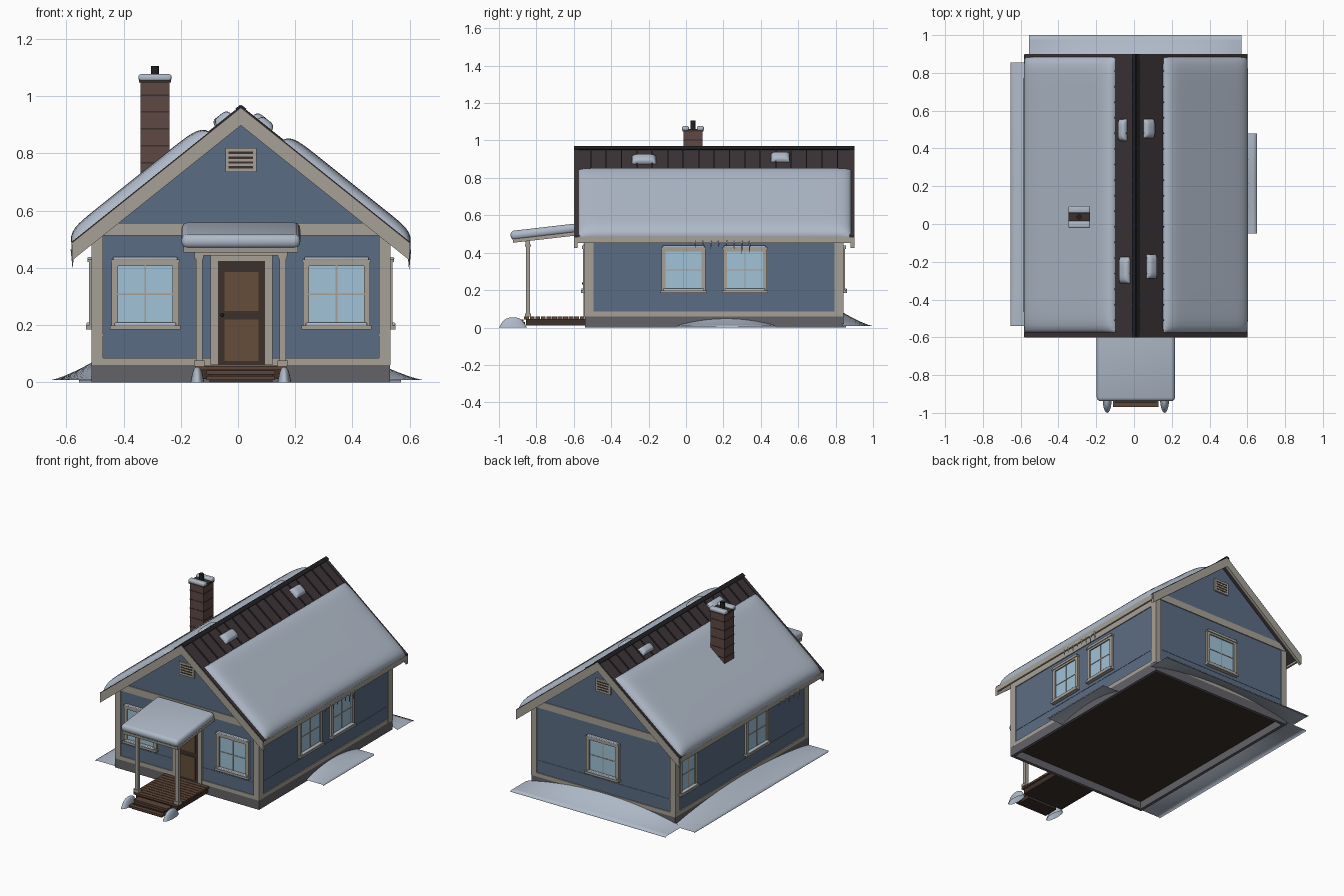
import bpy, bmesh, math, random
from mathutils import Matrix, Vector

if "Cube" in bpy.data.objects:
    bpy.data.objects.remove(bpy.data.objects["Cube"])

random.seed(4)
CX, CY, ZR, SL = 0.01, 0.15, 0.96, 0.8      # house centre, ridge height, roof slope
HX, HY = 0.515, 0.685                       # wall half sizes
A, I, Q = math.atan(SL), Matrix.Identity(4), math.pi / 2

def mat(name, r, g, b):
    m = bpy.data.materials.new(name)
    m.diffuse_color = (r, g, b, 1)
    m.use_nodes = True
    m.node_tree.nodes["Principled BSDF"].inputs["Base Color"].default_value = m.diffuse_color
    return m

SNOW = mat("snow", 0.43, 0.49, 0.58)
WALL = mat("blue_siding", 0.105, 0.152, 0.23)
TRIM = mat("beige_trim", 0.38, 0.355, 0.31)
GLASS = mat("glass", 0.35, 0.54, 0.68)
ROOF = mat("dark_metal", 0.045, 0.034, 0.038)
STONE = mat("foundation_grey", 0.125, 0.125, 0.14)
WOOD = mat("deck_wood", 0.11, 0.06, 0.038)
DOOR = mat("door_brown", 0.13, 0.075, 0.043)
DARK = mat("dark_brown", 0.045, 0.03, 0.024)
BRICK = mat("brick", 0.11, 0.065, 0.057)
BLACK = mat("black", 0.015, 0.015, 0.018)
ICE = mat("ice", 0.4, 0.5, 0.6)

def finish(name, bm, m, M=I, bevel=0.0, smooth=False):
    bmesh.ops.recalc_face_normals(bm, faces=bm.faces)
    me = bpy.data.meshes.new(name)
    for f in bm.faces:
        f.smooth = smooth
    bm.to_mesh(me)
    bm.free()
    me.materials.append(m)
    o = bpy.data.objects.new(name, me)
    bpy.context.collection.objects.link(o)
    o.matrix_world = M
    if bevel:
        b = o.modifiers.new("bevel", 'BEVEL')
        b.width, b.segments = bevel, 4

def box(name, c, s, m, M=I, bevel=0.0):
    bm = bmesh.new()
    bmesh.ops.create_cube(bm, size=1, matrix=Matrix.Diagonal((*s, 1)))
    finish(name, bm, m, M @ Matrix.Translation(c), bevel, bevel > 0)

def span(name, x, y, z, m):
    box(name, [(a + b) / 2 for a, b in (x, y, z)], [b - a for a, b in (x, y, z)], m)

def prism(name, pts, y0, y1, m):
    """Extrude an xz profile along y."""
    bm = bmesh.new()
    f = bm.faces.new([bm.verts.new((CX + x, y0, z)) for x, z in pts])
    r = bmesh.ops.extrude_face_region(bm, geom=[f])
    vs = [v for v in r['geom'] if isinstance(v, bmesh.types.BMVert)]
    bmesh.ops.translate(bm, verts=vs, vec=(0, y1 - y0, 0))
    finish(name, bm, m)

def chevron(name, top, bottom, half, y0, y1, m):
    e = ZR - SL * half
    prism(name, [(-half, e + top), (0, ZR + top), (half, e + top),
                 (half, e + bottom), (0, ZR + bottom), (-half, e + bottom)], y0, y1, m)

def cone(name, loc, r1, r2, h, m, n=16):
    bm = bmesh.new()
    bmesh.ops.create_cone(bm, cap_ends=True, segments=n, radius1=r1, radius2=r2, depth=h)
    finish(name, bm, m, Matrix.Translation(loc))

def slope(side, d, y):
    """Frame on a roof slope, d down from the ridge, local z along the normal."""
    return Matrix.Translation((CX + side * d * math.cos(A), y, ZR - d * math.sin(A))) \
        @ Matrix.Rotation(side * A, 4, 'Y')

def snow_sheet(name, M, lx, ly, t, px=8, py=14, droop=0.0, n=28):
    """Domed blanket of snow with rounded edges; droop bends its edge (sign = x side) down."""
    bm = bmesh.new()
    bmesh.ops.create_grid(bm, x_segments=n, y_segments=n, size=1)
    for v in bm.verts:
        u, w = math.sin(v.co.x * Q), math.sin(v.co.y * Q)
        h = t * math.sqrt(max(0, (1 - abs(u) ** px) * (1 - abs(w) ** py)))
        h -= abs(droop) * max(0, u * math.copysign(1, droop)) ** 12
        v.co = (u * lx / 2, w * ly / 2, h - .002)
    finish(name, bm, SNOW, M, 0, True)

# hollow foundation, floor, walls and wall trim
span("floor_underside", (CX - .51, CX + .51), (-.53, .83), (.05, .06), DARK)
we = ZR - SL * HX - .03
prism("walls", [(-HX, .06), (HX, .06), (HX, we), (0, ZR - .03), (-HX, we)], CY - HY, CY + HY, WALL)
for s in (-1, 1):
    y = CY + s * (HY + .002)
    box("foundation_end", (CX, CY + s * .681, .03), (1.042, .02, .06), STONE)
    box("foundation_side", (CX + s * .511, CY, .03), (.02, 1.342, .06), STONE)
    box("water_table", (CX, y, .072), (1.04, .008, .025), TRIM)
    box("gable_band", (CX, y, .535), (1.04, .008, .045), TRIM)
    box("siding_lip", (CX, CY + s * HY, .165), (1.02, .004, .004), WALL)
    x = CX + s * (HX + .002)
    box("side_water_table", (x, CY, .072), (.008, 1.38, .025), TRIM)
    box("side_frieze", (x, CY, .49), (.008, 1.38, .04), TRIM)
    box("side_siding_lip", (CX + s * HX, CY, .165), (.004, 1.36, .004), WALL)
    for t in (-1, 1):
        box("corner_board_x", (CX + s * .502, CY + t * .688, .285), (.04, .008, .45), TRIM)
        box("corner_board_y", (CX + s * .518, CY + t * .668, .285), (.008, .047, .45), TRIM)

# gable vents
for s, ang in ((-1, 0), (1, math.pi)):
    M = Matrix.Translation((CX, CY + s * HY, .777)) @ Matrix.Rotation(ang, 4, 'Z')
    box("vent_frame", (0, -.004, 0), (.108, .012, .083), TRIM, M)
    for i in range(4):
        box("vent_slot", (0, -.010, -.025 + i * .0167), (.085, .003, .008), DARK, M)

def window(x, y, ang, w=.235):
    M = Matrix.Translation((x, y, .308)) @ Matrix.Rotation(ang, 4, 'Z')
    box("window_glass", (0, -.003, 0), (w - .03, .008, .21), GLASS, M)
    for s in (-1, 1):
        box("window_jamb", (s * (w / 2 - .011), -.006, 0), (.022, .018, .23), TRIM, M)
        box("window_rail", (0, -.006, s * .109), (w, .018, .02), TRIM, M)
    box("window_muntin", (0, -.007, 0), (.006, .006, .2), TRIM, M)
    box("window_crossbar", (0, -.007, 0), (w - .04, .006, .006), TRIM, M)
    box("window_sill", (0, -.011, -.116), (w + .01, .03, .014), TRIM, M)
    box("window_head", (0, -.009, .117), (w + .005, .022, .01), TRIM, M)
    box("head_snow", (0, -.011, .125), (w - .01, .02, .011), SNOW, M, .005)
    box("sill_snow", (0, -.015, -.105), (w - .02, .02, .012), SNOW, M, .005)

for x, y, ang, w in ((CX - .334, CY - HY, 0, .235), (CX + .334, CY - HY, 0, .235),
                     (CX, CY + HY, math.pi, .235), (CX + HX, -.013, Q, .235),
                     (CX + HX, .315, Q, .235), (CX - HX, 0, -Q, .235), (CX - HX, .71, -Q, .18)):
    window(x, y, ang, w)

# roof with rake boards, fascia, seams and ridge cap
chevron("roof", 0, -.03, .588, -.592, .892, ROOF)
for y0, y1, b0, b1 in ((-.597, -.575, -.60, -.58), (.875, .897, .88, .90)):
    chevron("rake_edge", .004, -.006, .592, y0, y1, ROOF)
    chevron("rake_board", -.002, -.062, .59, b0, b1, TRIM)
for s in (-1, 1):
    box("fascia", (CX + s * .586, CY, .47), (.012, 1.48, .034), TRIM)
    for i in range(1, 18):
        box("roof_seam", (0, 0, .002), (.7, .007, .008), ROOF, slope(s, .37, -.592 + i * 1.484 / 18))
    box("ridge_cap", (0, 0, .005), (.022, 1.5, .008), BLACK, slope(s, .007, CY))

# roof snow sheets and leftover patches
snow_sheet("roof_snow_left", slope(-1, .45, .154), .622, 1.462, .042, 10, 24, -.012)
snow_sheet("roof_snow_right", slope(1, .473, .154), .576, 1.462, .038, 10, 24, .012)
for s, d, ld, y, ly in ((-1, .086, .052, .4975, .115), (1, .085, .07, .505, .1),
                        (-1, .073, .068, -.245, .14), (1, .103, .065, -.225, .13)):
    snow_sheet("snow_patch", slope(s, d, y), ld, ly, .028, 4, 5, 0, 12)

# icicles under the eaves
for s, lo, hi, k in ((1, .05, .34, 8), (-1, -.34, -.14, 5)):
    for i in range(k):
        h = random.uniform(.03, .075)
        cone("icicle", (CX + s * .588, lo + (hi - lo) * i / (k - 1), .465 - h / 2), .0005, .007, h, ICE, 8)

# chimney
KX, KY = -.29, .037
box("chimney", (KX, KY, .83), (.1, .1, .44), BRICK)
for z in (.71, .768, .827, .887, .945, 1.003):
    box("chimney_course", (KX, KY, z), (.103, .103, .005), DARK)
box("chimney_cap", (KX, KY, 1.055), (.112, .112, .014), DARK)
for s in (-1, 1):
    box("chimney_snow", (KX, KY + s * .04, 1.065), (.116, .038, .024), SNOW, I, .009)
cone("flue", (KX, KY, 1.08), .014, .014, .052, BLACK)

# door
Y = CY - HY
span("door_frame", (-.07, .094), (Y - .008, Y + .01), (.06, .425), DARK)
span("door_upper_panel", (-.048, .072), (Y - .012, Y), (.25, .385), DOOR)
span("door_lower_panel", (-.048, .072), (Y - .012, Y), (.075, .22), DOOR)
box("door_knob", (-.055, Y - .016, .235), (.012, .012, .012), BLACK, I, .005)
for x in (-.083, .107):
    span("door_casing", (x - .013, x + .013), (Y - .012, Y), (.06, .445), TRIM)
span("door_casing_top", (-.096, .12), (Y - .012, Y), (.425, .45), TRIM)

# porch: deck planks, steps, posts and sloping roof
span("deck_frame", (-.14, .16), (-.855, -.535), (.012, .046), DARK)
for i in range(11):
    y = -.865 + i * .0297
    span("deck_plank", (-.15, .17), (y, y + .026), (.044, .058), WOOD)
span("step_riser", (-.1, .12), (-.945, -.86), (0, .03), DARK)
for y, z in ((-.918, .042), (-.97, .022)):
    span("step_tread", (-.11, .13), (y, y + .049), (z - .014, z), WOOD)
span("lower_riser", (-.1, .12), (-.96, -.93), (0, .012), DARK)
for s in (-1, 1):
    x = CX + s * .146
    box("porch_post", (x, -.845, .255), (.023, .023, .39), TRIM)
    box("post_base", (x, -.845, .067), (.037, .034, .018), TRIM)
    box("post_cap", (x, -.845, .438), (.032, .03, .012), TRIM)
    # shovelled snow beside the steps
    bm = bmesh.new()
    bmesh.ops.create_uvsphere(bm, u_segments=20, v_segments=12, radius=1)
    bmesh.ops.delete(bm, geom=[v for v in bm.verts if v.co.z < -.01], context='VERTS')
    for v in bm.verts:      # pinch towards a peak
        k = 1 - .45 * v.co.z * (1 - v.co.z)
        v.co = (v.co.x * .024 * k, v.co.y * .075 * k, max(0, v.co.z) * .055)
    finish("snow_mound", bm, SNOW, Matrix.Translation((x + s * .006, -.925, 0)), 0, True)
box("porch_beam", (CX, -.845, .457), (.325, .024, .026), TRIM)
MP = Matrix.Translation((CX, -.735, .49)) @ Matrix.Rotation(math.atan(.115), 4, 'X')
box("porch_roof", (0, 0, -.004), (.4, .385, .022), TRIM, MP)
box("porch_snow", (0, -.004, .024), (.415, .395, .05), SNOW, MP, .022)

def drift(name, p0, p1, out, h, nu=24, nv=6):
    """Open sheet of snow banked against a wall, highest at mid length."""
    p0, p1, out = Vector(p0), Vector(p1), Vector(out)
    bm, rows = bmesh.new(), []
    for i in range(nu + 1):
        u, row = i / nu, []
        for j in range(nv + 1):
            p = p0.lerp(p1, u) + out * j / nv
            z = .008 + h * math.sin(math.pi * u) ** .8 * (1 - j / nv) ** 1.3
            row.append(bm.verts.new((p.x, p.y, z)))
        row.append(bm.verts.new((p.x, p.y, 0)))      # outer rim
        rows.append(row)
    for a, b in zip(rows, rows[1:]):
        for j in range(nv + 1):
            bm.faces.new((a[j], b[j], b[j + 1], a[j + 1]))
    finish(name, bm, SNOW, I, 0, True)

# drifts at the back and both sides
drift("drift_back", (-.555, .835), (.57, .835), (0, .165), .075)
drift("drift_left", (-.505, -.54), (-.505, .855), (-.15, 0), .065)
drift("drift_right", (.525, -.05), (.525, .48), (.125, 0), .042)
